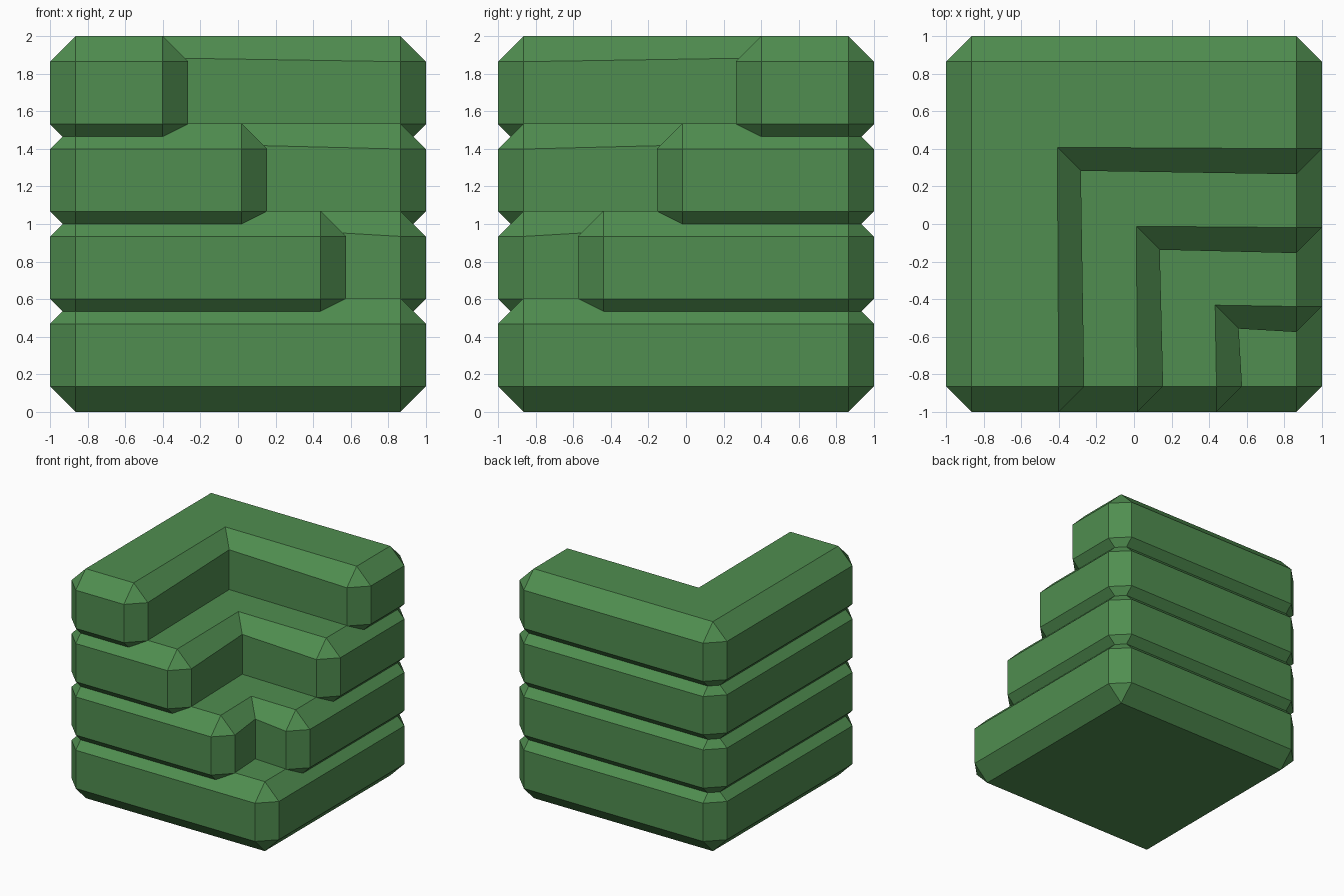
import bpy
from mathutils import Vector

if "Cube" in bpy.data.objects:
    bpy.data.objects.remove(bpy.data.objects["Cube"])

B = 0.136        # bevel width
H = 0.605        # layer height
STEP = 0.465     # rise between layers

green = bpy.data.materials.new("green")
green.diffuse_color = (0.08, 0.27, 0.08, 1)
green.use_nodes = True
green.node_tree.nodes["Principled BSDF"].inputs["Base Color"].default_value = green.diffuse_color


def bevelled_slab(name, outline, z0, z1):
    """Prism over a right-angled counter-clockwise outline, all outer edges chamfered."""
    verts, corners = [], []

    def add(xy, z):
        verts.append((xy.x, xy.y, z))
        return len(verts) - 1

    n = len(outline)
    pts = [Vector(p) for p in outline]
    for i, p in enumerate(pts):
        d0 = (p - pts[i - 1]).normalized()
        d1 = (pts[(i + 1) % n] - p).normalized()
        convex = d0.x * d1.y - d0.y * d1.x > 0
        c = {"convex": convex}
        for end, z, s in (("top", z1, -1), ("bot", z0, 1)):
            if convex:
                cap = add(p - B * d0 + B * d1, z)
                c[end] = (cap, add(p - B * d0, z + s * B), add(p + B * d1, z + s * B))
            else:
                # inner corner leans slightly into the slab
                inward = d0 - d1
                side = add(p + 0.018 * inward, z + s * 0.118)
                c[end] = (add(p + 0.143 * inward, z), side, side)
        corners.append(c)

    faces = [[c["top"][0] for c in corners], [c["bot"][0] for c in reversed(corners)]]
    for i, c in enumerate(corners):
        nx = corners[(i + 1) % n]
        (t0, ta, tb), (b0, ba, bb) = c["top"], c["bot"]
        (u0, ua, _), (v0, va, _) = nx["top"], nx["bot"]
        faces += [(bb, va, ua, tb), (tb, ua, u0, t0), (b0, v0, va, bb)]
        if c["convex"]:
            faces += [(ba, bb, tb, ta), (ta, tb, t0), (ba, b0, bb)]

    mesh = bpy.data.meshes.new(name)
    mesh.from_pydata(verts, [], faces)
    mesh.materials.append(green)
    mesh.update()
    bpy.context.collection.objects.link(bpy.data.objects.new(name, mesh))


# square base layer
bevelled_slab("base_layer", [(-1, -1), (1, -1), (1, 1), (-1, 1)], 0, H)

# L-shaped layers stepping back towards the rear left corner
for i, s in enumerate((0.575, 0.155, -0.265), start=1):
    outline = [(-1, -1), (s, -1), (s, -s), (1, -s), (1, 1), (-1, 1)]
    bevelled_slab(f"step_layer_{i}", outline, i * STEP, i * STEP + H)
